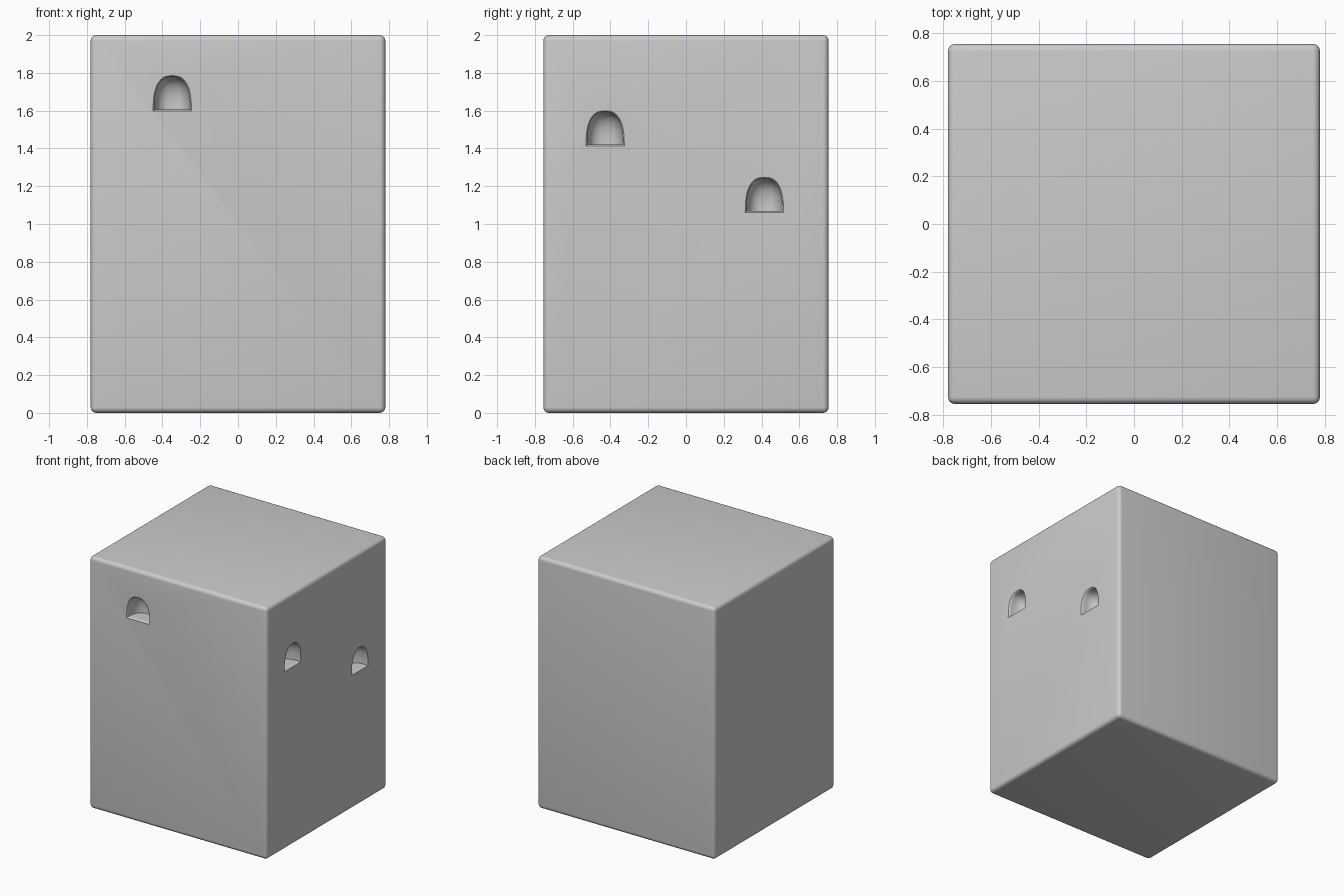
import bpy, bmesh, math

if "Cube" in bpy.data.objects:
    bpy.data.objects.remove(bpy.data.objects["Cube"])

HX, HY, HZ = 0.78, 0.755, 2.0

# Main block with softly rounded edges
bm = bmesh.new()
bmesh.ops.create_cube(bm, size=1)
for v in bm.verts:
    v.co = (v.co.x * HX * 2, v.co.y * HY * 2, (v.co.z + 0.5) * HZ)
bmesh.ops.bevel(bm, geom=bm.edges[:], offset=0.03, segments=5, profile=0.5, affect='EDGES')
me = bpy.data.meshes.new("block")
bm.to_mesh(me)
bm.free()
block = bpy.data.objects.new("block", me)
bpy.context.collection.objects.link(block)


def niche_cutter(name, loc, turn, a=0.094, h=0.172, depth=0.13, n=2.6, seg=28):
    """Half-dome pocket with a flat floor, arched outline and a soft flared rim."""
    stations = [(-0.03, 1.0, 0.008), (-0.0005, 1.0, 0.008), (0.003, 1.0, 0.004), (0.008, 1.0, 0.001)]
    for i in range(1, 13):
        t = math.sin(math.pi / 2 * i / 12.4)
        stations.append((0.008 + (depth - 0.008) * t, (1 - t ** n) ** (1 / n), 0.0))
    bm = bmesh.new()
    rings = []
    for d, s, flare in stations:
        ring = []
        for k in range(seg + 1):
            ang = math.pi * k / seg
            c, sn = math.cos(ang), max(0.0, math.sin(ang))
            x = math.copysign(abs(c) ** (2 / n), c) * (a * s + flare)
            z = sn ** (2 / n) * (h * s + 2 * flare) - flare
            ring.append(bm.verts.new((x, d, z)))
        rings.append(ring)
    for r0, r1 in zip(rings, rings[1:]):
        for k in range(seg + 1):
            j = (k + 1) % (seg + 1)
            bm.faces.new((r0[k], r0[j], r1[j], r1[k]))
    bm.faces.new(rings[0])
    bm.faces.new(rings[-1])
    bmesh.ops.recalc_face_normals(bm, faces=bm.faces[:])
    me = bpy.data.meshes.new(name)
    bm.to_mesh(me)
    bm.free()
    ob = bpy.data.objects.new(name, me)
    ob.location = loc
    ob.rotation_euler.z = turn
    ob.hide_render = True
    bpy.context.collection.objects.link(ob)
    return ob


# One niche on the front, two on the right side
cutters = [
    niche_cutter("front_niche_cutter", (-0.348, -HY, 1.606), 0),
    niche_cutter("right_niche_cutter_a", (HX, -0.428, 1.42), math.pi / 2),
    niche_cutter("right_niche_cutter_b", (HX, 0.415, 1.068), math.pi / 2),
]
bpy.context.view_layer.objects.active = block
block.select_set(True)
for c in cutters:
    m = block.modifiers.new("carve", 'BOOLEAN')
    m.operation = 'DIFFERENCE'
    m.solver = 'EXACT'
    m.object = c
    bpy.ops.object.modifier_apply(modifier=m.name)
for c in cutters:
    bpy.data.objects.remove(c)

bpy.ops.object.shade_smooth_by_angle(angle=math.radians(35))
